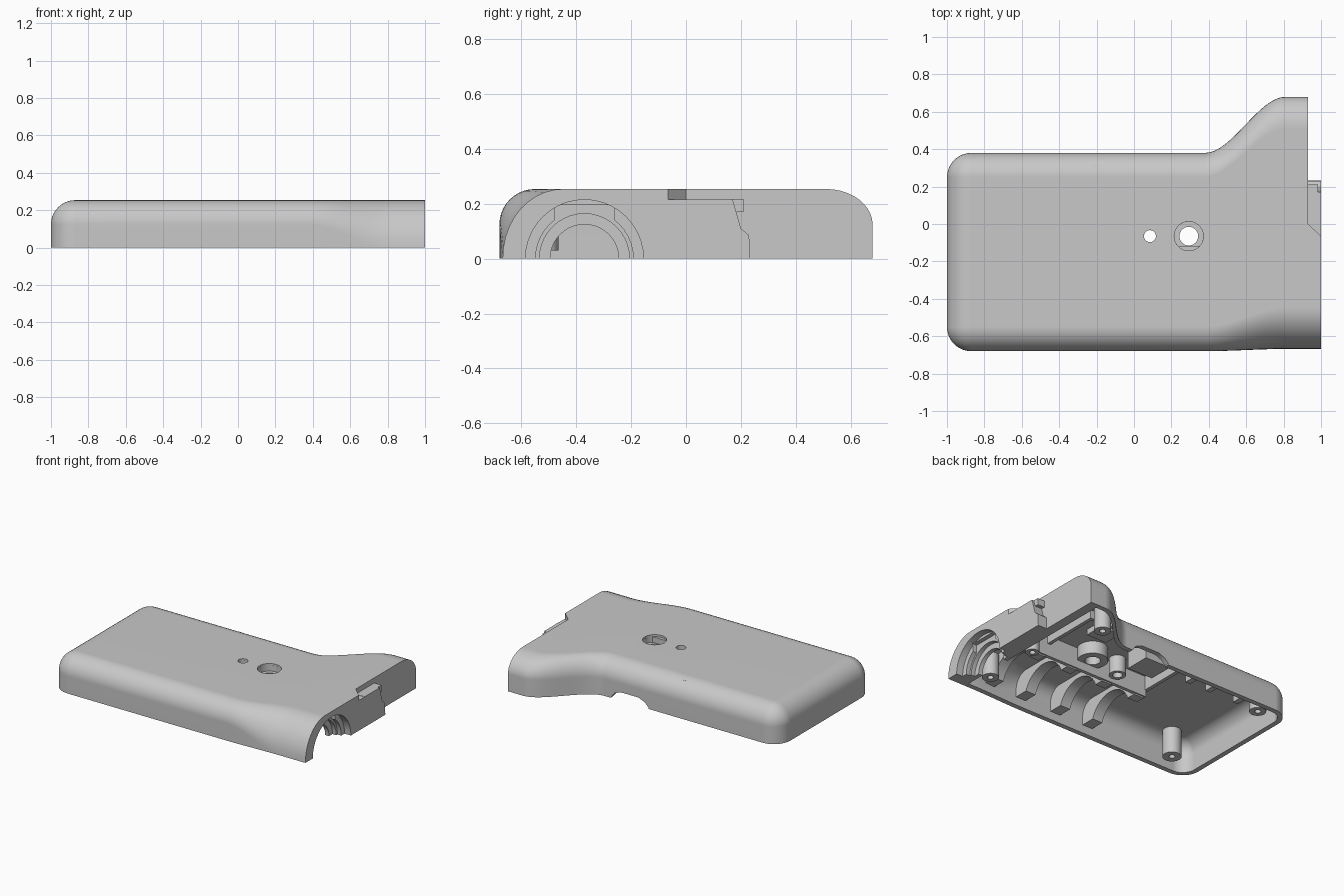
import bpy, bmesh, math

if "Cube" in bpy.data.objects:
    bpy.data.objects.remove(bpy.data.objects["Cube"], do_unlink=True)

# One grey plastic
grey = bpy.data.materials.new("grey_plastic")
grey.use_nodes = True
colour = (0.58, 0.58, 0.58, 1)
grey.diffuse_color = colour
grey.node_tree.nodes["Principled BSDF"].inputs["Base Color"].default_value = colour

HEIGHT, ROUND, WALL = 0.254, 0.13, 0.035


def finish(name, bm):
    bmesh.ops.remove_doubles(bm, verts=bm.verts, dist=0.0002)
    bmesh.ops.recalc_face_normals(bm, faces=bm.faces)
    mesh = bpy.data.meshes.new(name)
    bm.to_mesh(mesh)
    bm.free()
    mesh.materials.append(grey)
    obj = bpy.data.objects.new(name, mesh)
    bpy.context.collection.objects.link(obj)
    return obj


def smooth(obj):
    bpy.ops.object.select_all(action='DESELECT')
    obj.select_set(True)
    bpy.context.view_layer.objects.active = obj
    bpy.ops.object.shade_smooth_by_angle(angle=math.radians(32))


def loft(name, rings):
    bm = bmesh.new()
    rows = [[bm.verts.new(p) for p in ring] for ring in rings]
    n = len(rows[0])
    for a, b in zip(rows, rows[1:]):
        for i in range(n):
            j = (i + 1) % n
            bm.faces.new((a[i], a[j], b[j], b[i]))
    bm.faces.new(rows[0])
    bm.faces.new(rows[-1])
    return finish(name, bm)


def prism(name, pts, axis, a, b):
    """Extrude a flat outline along the x, y or z axis."""
    def place(p, t):
        c = list(p)
        c.insert(axis, t)
        return c
    return loft(name, [[place(p, t) for p in pts] for t in (a, b)])


def box(name, x0, x1, y0, y1, z0, z1):
    return prism(name, [(x0, y0), (x1, y0), (x1, y1), (x0, y1)], 2, z0, z1)


def circle(u, v, r, n=40):
    return [(u + r * math.cos(math.tau * i / n), v + r * math.sin(math.tau * i / n))
            for i in range(n)]


def tube(name, x, y, r, hole, z0, z1):
    bm = bmesh.new()
    loops = [[bm.verts.new((px, py, z)) for px, py in circle(x, y, rad, 28)]
             for rad, z in ((r, z0), (r, z1), (hole, z1), (hole, z0))]
    for k in range(4):
        a, b = loops[k], loops[(k + 1) % 4]
        for i in range(28):
            j = (i + 1) % 28
            bm.faces.new((a[i], a[j], b[j], b[i]))
    smooth(finish(name, bm))


def section(x, inset, base=0.0, steps=10):
    """Cross-section of the case at x, shrunk by inset."""
    t = min(max((x - 0.38) / 0.43, 0), 1)
    s = t * t * (3 - 2 * t)
    r = ROUND - inset
    u = max(0, -1 + ROUND - x)
    d = r - math.sqrt(max(0, r * r - u * u))
    cut = inset + d
    y0, y1, top = -0.68 + 0.012 * s + cut, 0.38 + 0.3 * s - cut, HEIGHT - cut
    fy, fz = ROUND + 0.09 * s - cut, ROUND + 0.12 * s - cut
    by, bz = ROUND + 0.04 * s - cut, ROUND - cut
    pts = [(y0, base)]
    for i in range(steps + 1):
        a = math.pi / 2 * i / steps
        pts.append((y0 + fy * (1 - math.cos(a)), top - fz * (1 - math.sin(a))))
    for i in range(steps + 1):
        a = math.pi / 2 * i / steps
        pts.append((y1 - by * (1 - math.sin(a)), top - bz * (1 - math.cos(a))))
    return pts + [(y1, base)]


def body(name, inset, end, base):
    r = ROUND - inset
    xs = [-1 + inset + r * (1 - math.cos(math.pi / 2 * i / 10)) for i in range(11)]
    xs += [0.38 + 0.43 * i / 16 for i in range(17)] + [end]
    return loft(name, [[(x, y, z) for y, z in section(x, inset, base)] for x in xs])


# Hollow outer case
shell = body("case_shell", 0, 1.0, 0)
Y, HX, SX, HY = -0.37, 0.293, 0.085, -0.065
cutters = [
    body("cavity_cutter", WALL, 0.86, -0.05),
    # stepped right end
    prism("end_step_cutter", [(0, 0.217), (0.17, 0.217), (0.2, 0.11), (0.23, 0.085),
                              (0.235, -0.05), (0.8, -0.05), (0.8, 0.3), (0, 0.3)], 0, 0.93, 1.1),
    prism("end_chamfer_cutter", [(0.93, 0.001), (1.03, -0.093), (1.03, 0.001)], 2, 0.215, 0.3),
    # round port with stepped recesses
    prism("port_recess_cutter", circle(Y, 0, 0.215), 0, 0.95, 1.1),
    prism("port_outer_ring_cutter", circle(Y, 0, 0.178), 0, 0.92, 1.1),
    prism("port_inner_ring_cutter", circle(Y, 0, 0.164), 0, 0.89, 1.1),
    prism("port_bore_cutter", circle(Y, 0, 0.125), 0, 0.8, 1.1),
    box("port_key_cutter", 0.92, 0.96, -0.48, -0.26, -0.05, 0.195),
    # top holes
    prism("screw_hole_cutter", circle(HX, HY, 0.078), 2, 0.15, 0.3),
    prism("small_hole_cutter", circle(SX, HY, 0.032), 2, 0.15, 0.3),
    # cable notch in the back rim
    prism("back_notch_cutter", [(0.03, -0.05), (0.03, 0.01), (0.06, 0.04), (0.11, 0.06),
                                (0.25, 0.06), (0.3, 0.04), (0.33, 0), (0.33, -0.05)],
          1, 0.3, 0.5),
]
for c in cutters:
    m = shell.modifiers.new(c.name, 'BOOLEAN')
    m.operation, m.solver, m.object = 'DIFFERENCE', 'EXACT', c
    c.hide_render = True
bpy.context.view_layer.update()
cut_mesh = bpy.data.meshes.new_from_object(
    shell.evaluated_get(bpy.context.evaluated_depsgraph_get()))
shell.modifiers.clear()
shell.data = cut_mesh
for c in cutters:
    bpy.data.objects.remove(c, do_unlink=True)
smooth(shell)
shell.modifiers.new("even_shading", 'WEIGHTED_NORMAL').keep_sharp = True

# Latch on the right end
box("end_latch", 0.92, 0.985, 0.17, 0.21, 0.17, 0.217)

# Screw and button bosses under the top holes
tube("screw_seat", HX, HY, 0.1, 0.05, 0.13, 0.2)
tube("screw_collar", HX, HY, 0.1, 0.078, 0.2, 0.24)
tube("small_hole_boss", SX, HY, 0.055, 0.032, 0.1, 0.24)

# Screw posts
for i, (x, y, r, top) in enumerate([(0.6, 0.4, 0.055, 0.19), (0.77, -0.1, 0.045, 0.235),
                                    (0.77, -0.52, 0.055, 0.19), (-0.78, -0.55, 0.062, 0.23),
                                    (-0.83, 0.25, 0.055, 0.225)]):
    tube(f"screw_post_{i + 1}", x, y, r, 0.02, 0.03, top)

# Locating pins by the end wall
for i, y in enumerate((0.03, 0.15)):
    tube(f"locating_pin_{i + 1}", 0.8, y, 0.03, 0.012, 0.18, 0.235)

# Cradle ribs along the cylindrical bay
for i, x in enumerate((0.68, 0.41, 0.12, -0.15)):
    outer = [(y, max(z, 0.06)) for y, z in section(x, 0.018) if y < -0.13]
    arc = [(Y + 0.185 * math.cos(a), 0.185 * math.sin(a))
           for a in (math.radians(19 + 142 * k / 20) for k in range(21))]
    smooth(prism(f"cradle_rib_{i + 1}", outer + [(-0.13, 0.237), (-0.13, 0.06)] + arc,
                 0, x - 0.04, x + 0.04))

# Bay partition and low tray frame
box("bay_partition", -0.2, 0.87, -0.145, -0.12, 0.07, 0.24)
box("tray_end_wall", -0.22, -0.195, -0.145, 0.31, 0.12, 0.24)
box("tray_back_rail", -0.2, 0.6, 0.29, 0.31, 0.16, 0.23)
box("tray_right_rail", 0.6, 0.625, -0.13, 0.31, 0.16, 0.23)
box("component_box", -0.1, 0.1, 0.06, 0.24, 0.09, 0.24)
box("component_bridge", 0.32, 0.48, 0.1, 0.24, 0.18, 0.24)

# Small gussets on the back wall
for i, x in enumerate((-0.25, -0.42, -0.65)):
    box(f"back_gusset_{i + 1}", x - 0.02, x + 0.02, 0.24, 0.355, 0.03, 0.19)
